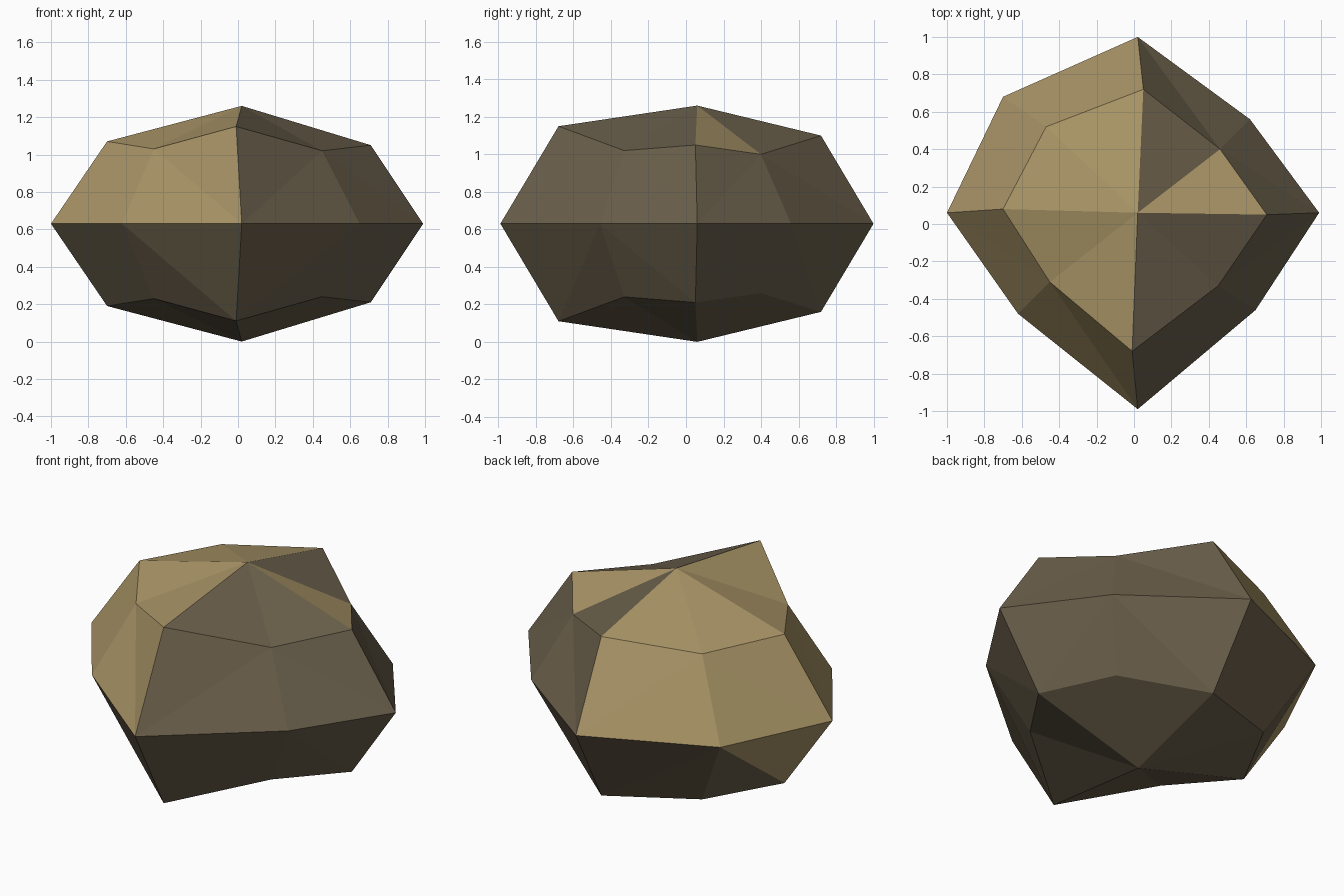
import bpy
import bmesh

cube = bpy.data.objects.get("Cube")
if cube:
    bpy.data.objects.remove(cube, do_unlink=True)


def make_material(name, rgb):
    mat = bpy.data.materials.new(name)
    mat.use_nodes = True
    color = (*rgb, 1.0)
    mat.diffuse_color = color
    bsdf = mat.node_tree.nodes["Principled BSDF"]
    bsdf.inputs["Base Color"].default_value = color
    bsdf.inputs["Roughness"].default_value = 0.9
    return mat


STONE, SAND = 0, 1
MID = 0.63

# Widest outline of the boulder, counter-clockwise from -x
waist = [(-1, .06), (-.62, -.48), (.02, -.99), (.65, -.46),
         (.99, .06), (.62, .56), (.02, 1), (-.7, .68)]
# Shoulder outline, with height above the waist
shoulder = [(-.7, .08, .44), (-.45, -.31, .4), (-.01, -.68, .52), (.45, -.33, .39),
            (.71, .05, .42), (.46, .4, .37), (.05, .72, .47), (-.47, .52, .43)]
peak = (.02, .06, .63)

bm = bmesh.new()


def add(x, y, h):
    return bm.verts.new((x, y, MID + h))


middle = [add(x, y, 0) for x, y in waist]
upper = [add(*p) for p in shoulder]
lower = [add(x, y, -h) for x, y, h in shoulder]
top = add(*peak)
bottom = add(peak[0], peak[1], -peak[2])
count = len(middle)


def face(verts, material=STONE):
    f = bm.faces.new(verts)
    f.material_index = material
    return f


def band(i, a, b):
    """Two triangles between rings a and b; the fold starts at odd points of b."""
    j = (i + 1) % count
    if i % 2:
        return (a[i], a[j], b[i]), (a[j], b[j], b[i])
    return (a[i], a[j], b[j]), (a[i], b[j], b[i])


sand_patch = None
for i in range(count):
    j = (i + 1) % count
    # Sandy colour covers the upper half on the -x side
    side = SAND if (waist[i][0] + waist[j][0]) < 0.04 else STONE
    for tri in band(i, middle, upper):
        face(tri, side)
    cap = face((upper[i], upper[j], top), side)
    if i == 4:
        sand_patch = cap
    # Underside, with one sandy facet at the back
    for tri in band(i, lower, middle):
        sandy = i == 7 and middle[7] in tri and middle[0] in tri
        face(tri, SAND if sandy else STONE)
    face((lower[j], lower[i], bottom))

# Sandy patch inset in one of the top facets
bmesh.ops.inset_individual(bm, faces=[sand_patch], thickness=0.021)
sand_patch.material_index = SAND

bmesh.ops.recalc_face_normals(bm, faces=bm.faces[:])
mesh = bpy.data.meshes.new("boulder")
bm.to_mesh(mesh)
bm.free()
mesh.materials.append(make_material("grey brown stone", (.145, .115, .07)))
mesh.materials.append(make_material("sandy tan", (.40, .30, .135)))
boulder = bpy.data.objects.new("boulder", mesh)
bpy.context.collection.objects.link(boulder)
